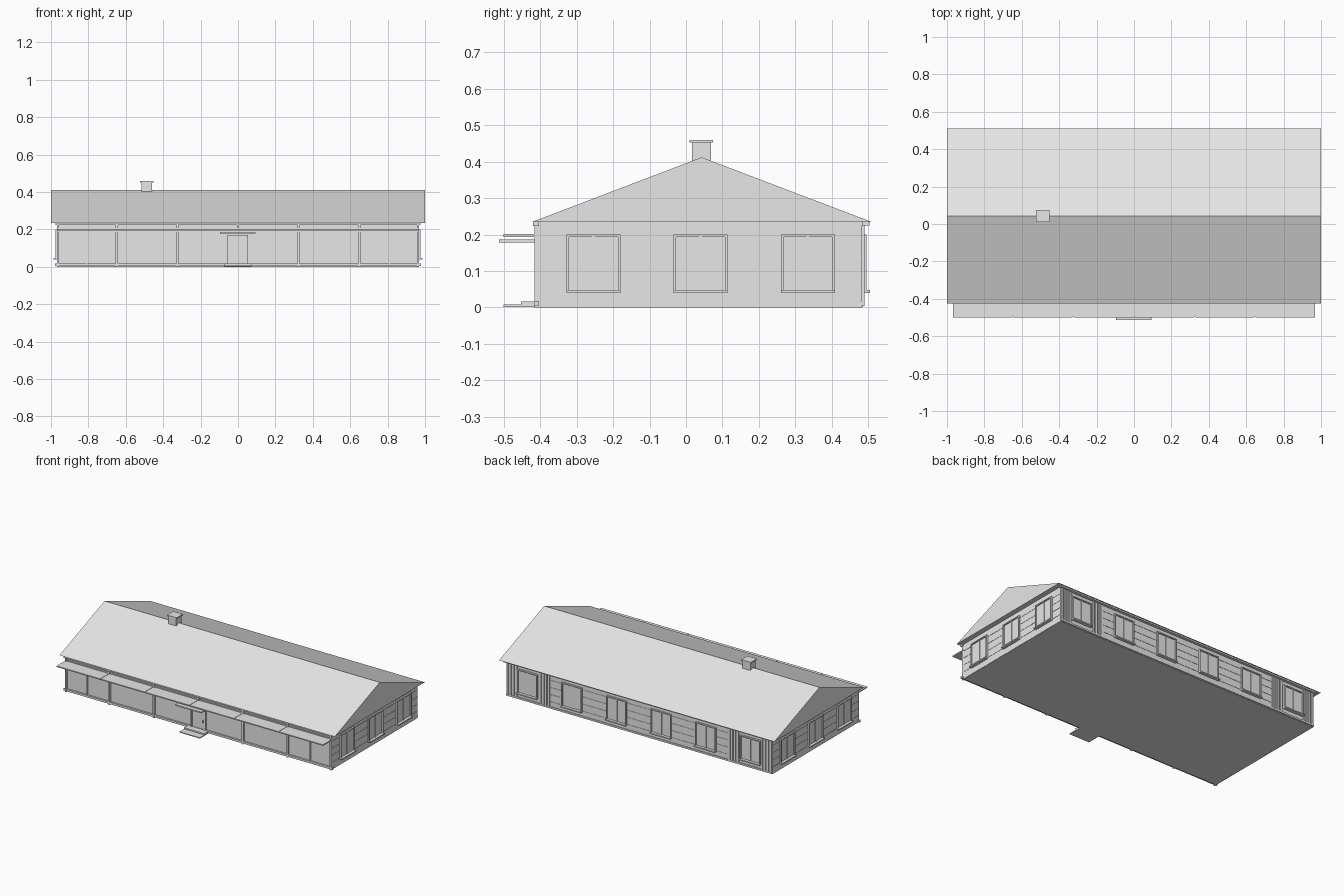
import bpy, bmesh

if "Cube" in bpy.data.objects:
    bpy.data.objects.remove(bpy.data.objects["Cube"])

mat = bpy.data.materials.new("light grey")
mat.diffuse_color = (0.8, 0.8, 0.8, 1)
mat.use_nodes = True
mat.node_tree.nodes["Principled BSDF"].inputs["Base Color"].default_value = mat.diffuse_color

X = 0.965                      # wall half length
YF, YB = -0.403, 0.483         # front and back wall planes
EAVE, RIDGE = 0.234, 0.412
BAY = 0.324                    # facade module


def finish(name, bm):
    bmesh.ops.recalc_face_normals(bm, faces=bm.faces)
    me = bpy.data.meshes.new(name)
    bm.to_mesh(me)
    bm.free()
    ob = bpy.data.objects.new(name, me)
    me.materials.append(mat)
    bpy.context.collection.objects.link(ob)
    return ob


def boxes(name, items):
    """One object from boxes given as (x0, x1, y0, y1, z0, z1)."""
    bm = bmesh.new()
    for x0, x1, y0, y1, z0, z1 in items:
        vs = bmesh.ops.create_cube(bm, size=1)["verts"]
        for v in vs:
            v.co.x = x1 if v.co.x > 0 else x0
            v.co.y = y1 if v.co.y > 0 else y0
            v.co.z = z1 if v.co.z > 0 else z0
    return finish(name, bm)


def prism(name, profile, x0, x1):
    """Extrude a (y, z) profile along x."""
    bm = bmesh.new()
    a = [bm.verts.new((x0, y, z)) for y, z in profile]
    b = [bm.verts.new((x1, y, z)) for y, z in profile]
    n = len(profile)
    bm.faces.new(a)
    bm.faces.new(b)
    for i in range(n):
        bm.faces.new((a[i], a[(i + 1) % n], b[(i + 1) % n], b[i]))
    return finish(name, bm)


# Main body and roof
boxes("walls", [(-X, X, YF, YB, 0, EAVE)])
prism("roof", [(-0.424, EAVE), (0.511, EAVE), (0.043, RIDGE)], -1, 1)

# Chimney with cap
boxes("chimney", [(-0.516, -0.46, 0.016, 0.068, 0.36, 0.452)])
boxes("chimney_cap", [(-0.523, -0.453, 0.01, 0.074, 0.452, 0.46)])


def window(u, place):
    """Two-sash window centred at u; place maps (u0, u1, depth0, depth1, z0, z1) to a box."""
    w, z0, z1, f = 0.074, 0.042, 0.2, 0.007
    return [place(*b) for b in (
        (u - w, u - w + f, 0, 0.012, z0, z1),
        (u + w - f, u + w, 0, 0.012, z0, z1),
        (u - w, u + w, 0, 0.012, z1 - f, z1),
        (u - w, u + w, 0, 0.022, z0 - 0.002, z0 + 0.006),
        (u - 0.004, u + 0.004, 0, 0.008, z0, z1),
        (u - w, u + w, 0, 0.004, z0, z1))]


def on_back(u0, u1, d0, d1, z0, z1):
    return (u0, u1, YB + d0, YB + d1, z0, z1)


def on_side(s):
    def place(u0, u1, d0, d1, z0, z1):
        a, b = s * (X + d0), s * (X + d1)
        return (min(a, b), max(a, b), u0, u1, z0, z1)
    return place


# Windows on the back and both gable walls
items = []
for i in range(6):
    items += window((i - 2.5) * BAY, on_back)
boxes("back_windows", items)
for side, s in (("left", -1), ("right", 1)):
    items = []
    for u in (-0.254, 0.04, 0.334):
        items += window(u, on_side(s))
    boxes(side + "_windows", items)

# Horizontal siding boards, separated by fine joints
ROWS, GAP = 5, 0.0015
H = EAVE / ROWS
rows = [(i * H + GAP, (i + 1) * H) for i in range(ROWS)]
boxes("back_siding", [on_back(-2 * BAY, 2 * BAY, 0, 0.002, a, b) for a, b in rows])
boxes("gable_siding", [on_side(s)(YF, YB, 0, 0.002, a, b)
                       for s in (-1, 1) for a, b in rows])

# Vertical boards flanking the end windows on the back
items = []
for s in (-1, 1):
    for start in (0.655, 0.893):
        for k in range(4):
            c = s * (start + k * 0.021)
            items.append(on_back(c - 0.006, c + 0.006, 0, 0.006, 0.006, EAVE))
boxes("vertical_boards", items)

# Eave boards and front base board
boxes("eave_boards", [(-0.975, 0.975, -0.42, YF, 0.223, EAVE),
                      (-0.975, 0.975, YB, 0.503, 0.225, EAVE)])
boxes("base_boards", [(-0.978, 0.978, -0.415, YF, 0.005, 0.018),
                      (-X, X, YB, YB + 0.007, 0.004, 0.015)])

# Front facade posts, thin mullions and rails
posts = [(i * BAY, 0.006) for i in (-2, -1, 1, 2)]
posts += [(s * 0.962, 0.005) for s in (-1, 1)]
items = [(c - w, c + w, -0.416, YF, 0, 0.224) for c, w in posts]
items += [(-0.006, 0.006, -0.416, YF, 0.185, 0.224)]
items += [(s * 2.5 * BAY - 0.003, s * 2.5 * BAY + 0.003, -0.41, YF, 0.018, 0.193)
          for s in (-1, 1)]
items += [(-X, X, -0.41, YF, 0.186, 0.193), (-X, X, -0.41, YF, 0.201, 0.208)]
boxes("front_frame", items)

# Long canopy in six plates with a narrow carrier below the joints
boxes("canopy", [(i * BAY + 0.004, (i + 1) * BAY - 0.004, -0.5, YF, 0.194, 0.201)
                 for i in range(-3, 3)])
boxes("canopy_joists", [(i * BAY - 0.004, i * BAY + 0.004, -0.498, YF, 0.193, 0.199)
                        for i in range(-2, 3)])

# Entrance door, frame, handle, small canopy and steps
boxes("door", [(-0.045, 0.043, -0.409, YF, 0.018, 0.163)])
boxes("door_frame", [(-0.055, -0.046, -0.415, YF, 0.01, 0.17),
                     (0.044, 0.053, -0.415, YF, 0.01, 0.17),
                     (-0.055, 0.053, -0.415, YF, 0.163, 0.17)])
boxes("door_handle", [(0.03, 0.036, -0.416, -0.408, 0.06, 0.078)])
boxes("door_canopy", [(-0.097, 0.093, -0.513, YF, 0.178, 0.186)])
boxes("steps", [(-0.075, 0.073, -0.5, YF, 0.002, 0.008),
                (-0.075, 0.073, -0.453, YF, 0.006, 0.017)])
